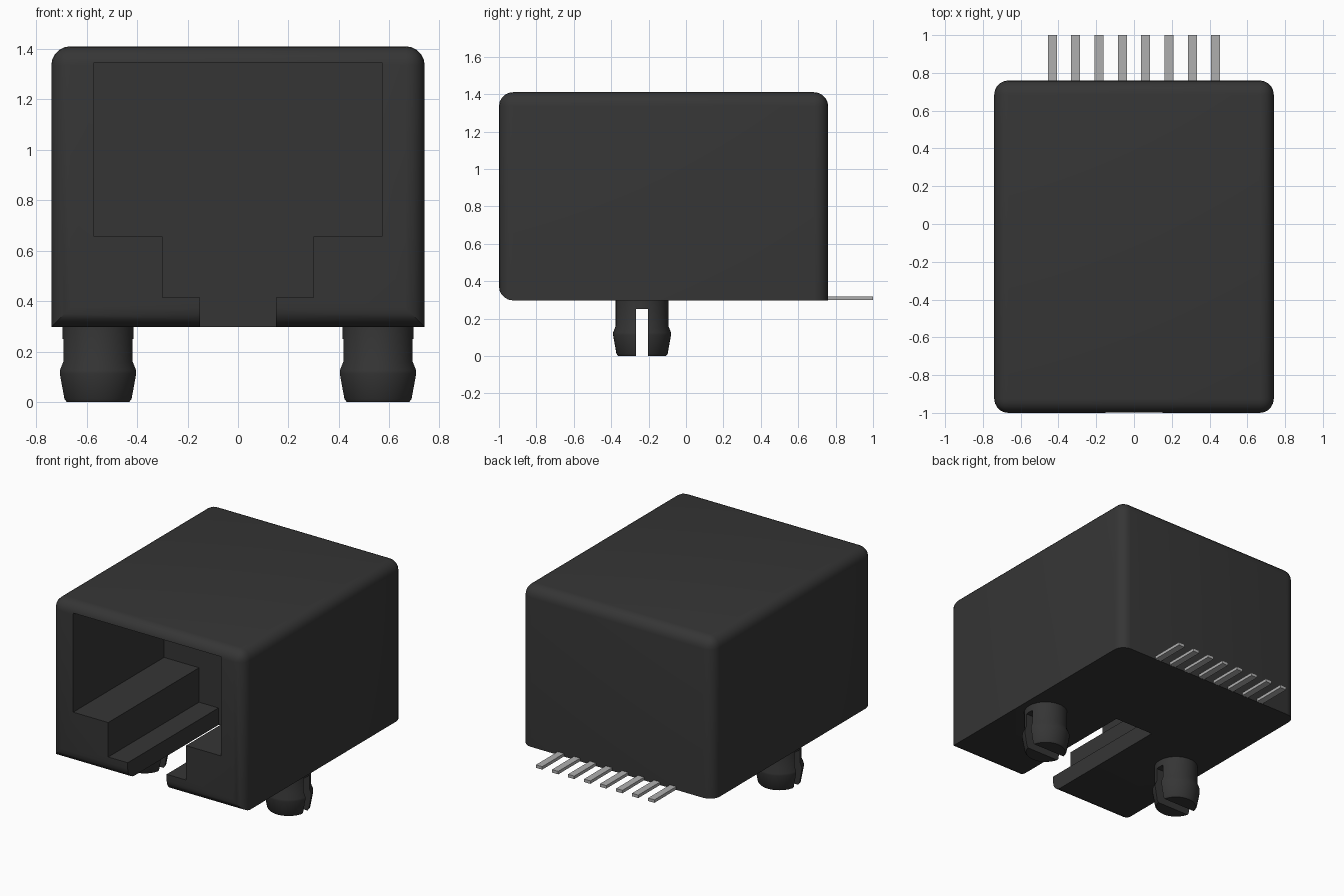
import bpy, bmesh, math
from mathutils import Vector

if "Cube" in bpy.data.objects:
    bpy.data.objects.remove(bpy.data.objects["Cube"], do_unlink=True)


def material(name, color):
    m = bpy.data.materials.new(name)
    m.use_nodes = True
    m.diffuse_color = color
    b = m.node_tree.nodes["Principled BSDF"]
    b.inputs["Base Color"].default_value = color
    b.inputs["Roughness"].default_value = 0.6
    return m


BLACK = material("black plastic", (0.036, 0.036, 0.036, 1))
METAL = material("grey metal", (0.43, 0.43, 0.43, 1))


def finish(name, bm, mat):
    bmesh.ops.recalc_face_normals(bm, faces=bm.faces)
    me = bpy.data.meshes.new(name)
    bm.to_mesh(me)
    bm.free()
    ob = bpy.data.objects.new(name, me)
    bpy.context.collection.objects.link(ob)
    me.materials.append(mat)
    return ob


def box_mesh(lo, hi):
    bm = bmesh.new()
    bmesh.ops.create_cube(bm, size=1)
    for v in bm.verts:
        v.co = Vector([(a + b) / 2 + c * (b - a) for a, b, c in zip(lo, hi, v.co)])
    return bm


def activate(ob):
    bpy.ops.object.select_all(action='DESELECT')
    ob.select_set(True)
    bpy.context.view_layer.objects.active = ob


def cut(ob, cutter):
    cutter.hide_render = True
    mod = ob.modifiers.new("cut", 'BOOLEAN')
    mod.operation = 'DIFFERENCE'
    mod.solver = 'EXACT'
    mod.object = cutter
    activate(ob)
    bpy.ops.object.modifier_apply(modifier=mod.name)
    bpy.data.objects.remove(cutter, do_unlink=True)


def smooth(ob):
    activate(ob)
    bpy.ops.object.shade_smooth_by_angle(angle=math.radians(30))


# Housing: every edge rounded except the bottom sides and bottom back
FLOOR = 0.297
bm = box_mesh((-0.74, -1.0, FLOOR), (0.74, 0.76, 1.41))
rounded = []
for e in bm.edges:
    mid = (e.verts[0].co + e.verts[1].co) / 2
    if mid.z > FLOOR + 0.01 or mid.y < -0.9:
        rounded.append(e)
bmesh.ops.bevel(bm, geom=rounded, offset=0.075, segments=5, profile=0.5,
                affect='EDGES')
housing = finish("housing", bm, BLACK)

# Stepped socket opening, cut through the front and the floor
half = [(0.15, 0.2), (0.15, 0.415), (0.30, 0.415), (0.30, 0.655),
        (0.57, 0.655), (0.57, 1.345)]
outline = half + [(-x, z) for x, z in reversed(half)]
bm = bmesh.new()
face = bm.faces.new([bm.verts.new((x, -1.1, z)) for x, z in outline])
ext = bmesh.ops.extrude_face_region(bm, geom=[face])
bmesh.ops.translate(bm, vec=(0, 1.1, 0),
                    verts=[g for g in ext["geom"] if isinstance(g, bmesh.types.BMVert)])
cut(housing, finish("socket_cutter", bm, BLACK))
smooth(housing)

# Split mounting posts with a snap bulge
POST_Y = -0.235
profile = [(0.128, 0.0), (0.137, 0.012), (0.155, 0.112), (0.155, 0.125),
           (0.141, 0.16), (0.141, 0.31)]
SIDES = 40
for side, x in (("left", 0.555), ("right", -0.555)):
    bm = bmesh.new()
    rings = [[bm.verts.new((x + r * math.cos(2 * math.pi * i / SIDES),
                            POST_Y + r * math.sin(2 * math.pi * i / SIDES), z))
              for i in range(SIDES)] for r, z in profile]
    for a, b in zip(rings, rings[1:]):
        for i in range(SIDES):
            j = (i + 1) % SIDES
            bm.faces.new((a[i], a[j], b[j], b[i]))
    bm.faces.new(rings[0])
    bm.faces.new(rings[-1])
    post = finish(side + "_mounting_post", bm, BLACK)
    slot = box_mesh((x - 0.3, POST_Y - 0.031, -0.1), (x + 0.3, POST_Y + 0.031, 0.25))
    cut(post, finish("slot_cutter", slot, BLACK))
    smooth(post)

# Row of eight flat contact pins at the back
for i in range(8):
    x = (i - 3.5) * 0.1235
    finish("contact_pin_%d" % (i + 1),
           box_mesh((x - 0.024, 0.68, FLOOR + 0.001), (x + 0.024, 1.0, 0.319)), METAL)
